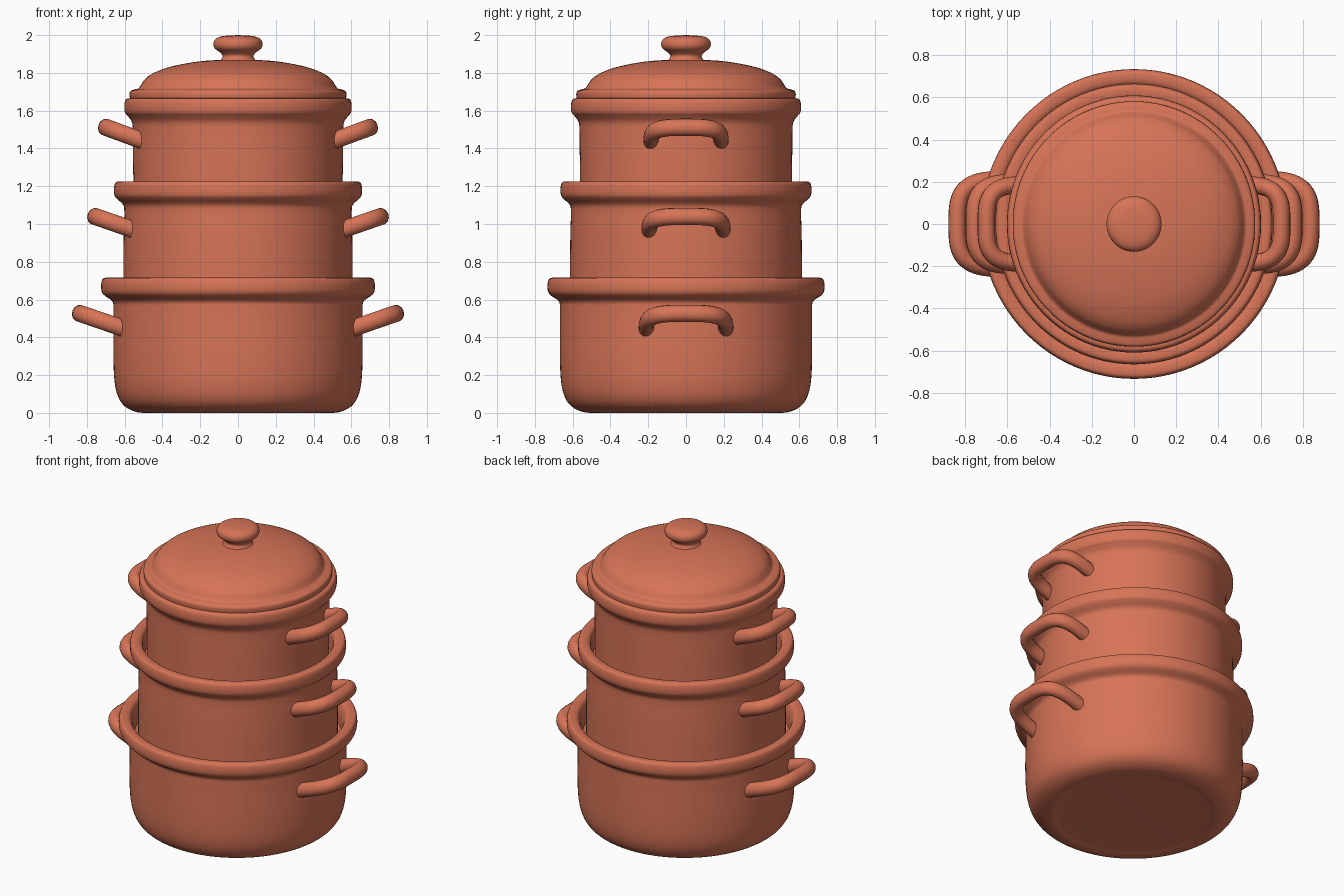
import bpy, bmesh, math
from mathutils import Vector

cube = bpy.data.objects.get("Cube")
if cube:
    bpy.data.objects.remove(cube, do_unlink=True)

# Single terracotta colour
CLAY = (0.68, 0.175, 0.095, 1.0)
clay = bpy.data.materials.new("terracotta")
clay.use_nodes = True
clay.diffuse_color = CLAY
bsdf = clay.node_tree.nodes["Principled BSDF"]
bsdf.inputs["Base Color"].default_value = CLAY
bsdf.inputs["Roughness"].default_value = 0.7


def soften(pts, steps=4):
    """Smooth a profile with a Catmull-Rom curve through its points."""
    p = [Vector(q) for q in pts]
    p = [p[0]] + p + [p[-1]]
    out = []
    for a, b, c, d in zip(p, p[1:], p[2:], p[3:]):
        for i in range(steps):
            t = i / steps
            out.append(0.5 * (2 * b + (c - a) * t + (2 * a - 5 * b + 4 * c - d) * t * t
                              + (3 * b - a - 3 * c + d) * t ** 3))
    return out + [p[-1]]


def finish(name, bm):
    bmesh.ops.recalc_face_normals(bm, faces=bm.faces)
    mesh = bpy.data.meshes.new(name)
    bm.to_mesh(mesh)
    bm.free()
    mesh.materials.append(clay)
    ob = bpy.data.objects.new(name, mesh)
    bpy.context.collection.objects.link(ob)
    bpy.ops.object.select_all(action='DESELECT')
    ob.select_set(True)
    bpy.context.view_layer.objects.active = ob
    bpy.ops.object.shade_smooth_by_angle(angle=math.radians(50))
    return ob


def lathe(name, profile, segments=96):
    """Turn an (r, z) profile around the vertical axis."""
    bm = bmesh.new()
    verts = [bm.verts.new((max(r, 0), 0, z)) for r, z in soften(profile)]
    edges = [bm.edges.new(pair) for pair in zip(verts, verts[1:])]
    bmesh.ops.spin(bm, geom=verts + edges, cent=(0, 0, 0), axis=(0, 0, 1),
                   angle=math.tau, steps=segments, use_duplicate=False)
    bmesh.ops.remove_doubles(bm, verts=bm.verts, dist=0.0005)
    ob = finish(name, bm)
    ob.scale.y = 1.012
    return ob


def rim_and_well(body, rim, top):
    """Flared lip, rolled rim and the recess that holds the next pot."""
    return [(body, top - 0.17), (body + 0.005, top - 0.125), (rim - 0.02, top - 0.095),
            (rim - 0.004, top - 0.075), (rim, top - 0.045), (rim - 0.005, top - 0.012),
            (rim - 0.02, top), (rim - 0.055, top - 0.002), (rim - 0.075, top - 0.02),
            (body - 0.025, top - 0.07), (body - 0.03, top - 0.13),
            (body - 0.06, top - 0.14), (0, top - 0.14)]


def handle(name, side, inner, outer, half, tilt=0.35, steps=32, ring=14):
    """Rounded U-shaped grip; inner and outer are (x, z) of the tube centre."""
    def centre(t):
        s, c = math.sin(t), math.cos(t)
        k = max(s, 0) ** 0.6
        return Vector((inner[0] + (outer[0] - inner[0]) * k,
                       -half * math.copysign(abs(c) ** 0.6, c),
                       inner[1] + (outer[1] - inner[1]) * k))
    up = Vector((-tilt, 0, 1)).normalized()
    path = [centre(math.pi * i / steps) for i in range(steps + 1)]
    bm = bmesh.new()
    rings = []
    for i, p in enumerate(path):
        along = path[min(i + 1, steps)] - path[max(i - 1, 0)]
        out = along.cross(up).normalized()
        angles = [math.tau * j / ring for j in range(ring)]
        points = [p + out * 0.041 * math.cos(a) + up * 0.046 * math.sin(a) for a in angles]
        rings.append([bm.verts.new((side * q.x, q.y, q.z)) for q in points])
    for a, b in zip(rings, rings[1:]):
        for j in range(ring):
            k = (j + 1) % ring
            bm.faces.new((a[j], a[k], b[k], b[j]))
    bm.faces.new(rings[0])
    bm.faces.new(rings[-1])
    finish(name, bm)


# Three stacked pots
lathe("bottom_pot", [(0, 0.012), (0.42, 0.008), (0.5, 0.0), (0.56, 0.012), (0.61, 0.045),
                     (0.64, 0.1), (0.655, 0.18), (0.66, 0.3), (0.66, 0.42)]
      + rim_and_well(0.66, 0.725, 0.715))
lathe("middle_pot", [(0, 0.56), (0.58, 0.56), (0.605, 0.58), (0.607, 0.75), (0.605, 0.95)]
      + rim_and_well(0.602, 0.657, 1.225))
lathe("top_pot", [(0, 1.07), (0.53, 1.07), (0.552, 1.09), (0.554, 1.22), (0.556, 1.38)]
      + rim_and_well(0.557, 0.602, 1.665))

# Domed lid with a stepped flange
lathe("lid", [(0, 1.64), (0.54, 1.64), (0.566, 1.65), (0.574, 1.68), (0.57, 1.703),
              (0.55, 1.712), (0.528, 1.718), (0.515, 1.735), (0.495, 1.765), (0.455, 1.795),
              (0.38, 1.826), (0.27, 1.851), (0.15, 1.866), (0, 1.87)])
lathe("lid_knob", [(0, 1.85), (0.1, 1.855), (0.09, 1.87), (0.082, 1.89), (0.095, 1.908),
                   (0.123, 1.93), (0.13, 1.955), (0.118, 1.98), (0.08, 1.995), (0, 2.0)], 48)

# A pair of tilted handles on each pot
for level, inner, outer, half in (("bottom", (0.60, 0.445), (0.838, 0.527), 0.21),
                                  ("middle", (0.555, 0.97), (0.757, 1.04), 0.195),
                                  ("top", (0.505, 1.44), (0.70, 1.512), 0.185)):
    for word, side in (("left", 1), ("right", -1)):
        handle(f"{level}_{word}_handle", side, inner, outer, half)
